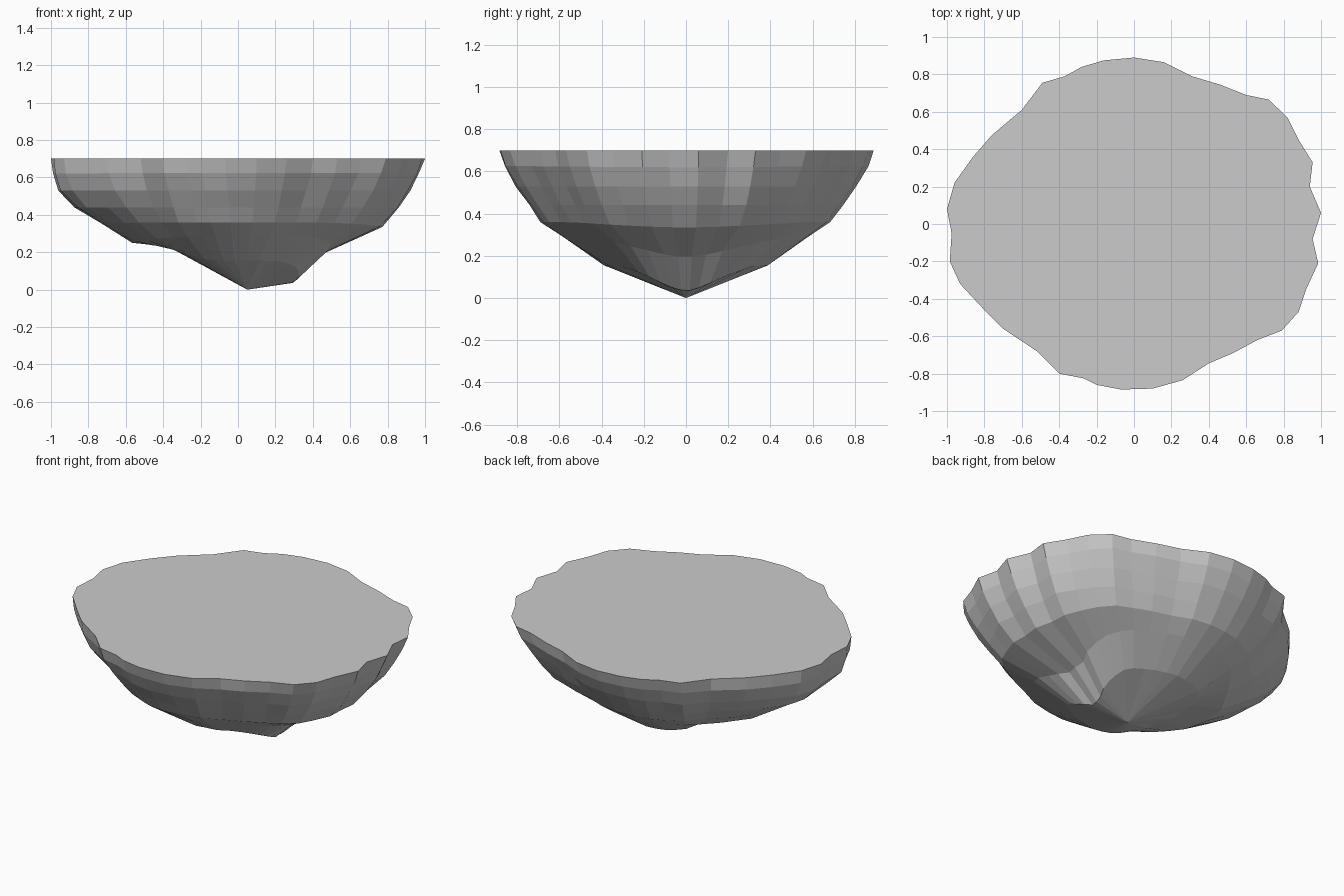
import bpy, bmesh, math, random

if "Cube" in bpy.data.objects:
    bpy.data.objects.remove(bpy.data.objects["Cube"])

random.seed(4)

# Irregular rim outline, counter-clockwise from +x
RIM = [(1.0, .06), (.94, .2), (.955, .33), (.88, .45), (.82, .57), (.72, .665), (.6, .69), (.46, .745),
       (.31, .79), (.16, .865), (0, .89), (-.16, .875), (-.28, .84), (-.37, .79), (-.49, .755),
       (-.6, .61), (-.76, .475), (-.86, .36), (-.96, .22), (-1.0, .08), (-.975, -.05), (-.985, -.2),
       (-.93, -.32), (-.8, -.46), (-.7, -.56), (-.52, -.68), (-.4, -.8), (-.27, -.825), (-.2, -.86),
       (-.07, -.885), (.1, -.88), (.26, -.835), (.4, -.745), (.53, -.69), (.66, -.62), (.79, -.57),
       (.88, -.47), (.92, -.35), (.985, -.21), (.955, -.08)]
N = len(RIM)

# Softer outline that the lower rings settle into
SOFT = [tuple(sum(RIM[(k + d) % N][a] for d in range(-2, 3)) / 4.9 for a in (0, 1)) for k in range(N)]

# Each ring: (scale, z) towards right, left, and front/back
RINGS = [((1, .7), (1, .7), (1, .7)),
         ((.97, .62), (.995, .62), (.975, .625)),
         ((.925, .53), (.97, .53), (.915, .53)),
         ((.87, .44), (.885, .44), (.845, .44)),
         ((.78, .335), (.74, .355), (.78, .36)),
         ((.46, .195), (.57, .25), (.665, .29)),
         ((.30, .035), (.38, .235), (.44, .155))]


def ring_point(k, i):
    """Blend the three profiles by direction; the right-hand knob is narrow."""
    right, left, side = RINGS[i]
    t = 0.12 * i
    x, y = (RIM[k][a] * (1 - t) + SOFT[k][a] * t for a in (0, 1))
    c = x / math.hypot(x, y)
    end, w = (right, c ** 6) if c > 0 else (left, abs(c) ** 3)
    s = end[0] * w + side[0] * (1 - w)
    z = end[1] * w + side[1] * (1 - w)
    if i:
        s += random.uniform(-.006, .006)
    return (x * s, y * s, z)


# Rock body: stacked rings, pointed base, flat top
bm = bmesh.new()
loops = [[bm.verts.new(ring_point(k, i)) for k in range(N)] for i in range(len(RINGS))]
tip = bm.verts.new((.05, 0, 0))
for upper, lower in zip(loops, loops[1:]):
    for k in range(N):
        j = (k + 1) % N
        bm.faces.new((upper[k], lower[k], lower[j], upper[j]))
for k in range(N):
    bm.faces.new((loops[-1][k], tip, loops[-1][(k + 1) % N]))
bm.faces.new(loops[0])
bmesh.ops.recalc_face_normals(bm, faces=bm.faces[:])

mesh = bpy.data.meshes.new("floating_rock")
bm.to_mesh(mesh)
bm.free()
rock = bpy.data.objects.new("floating_rock", mesh)
bpy.context.collection.objects.link(rock)
